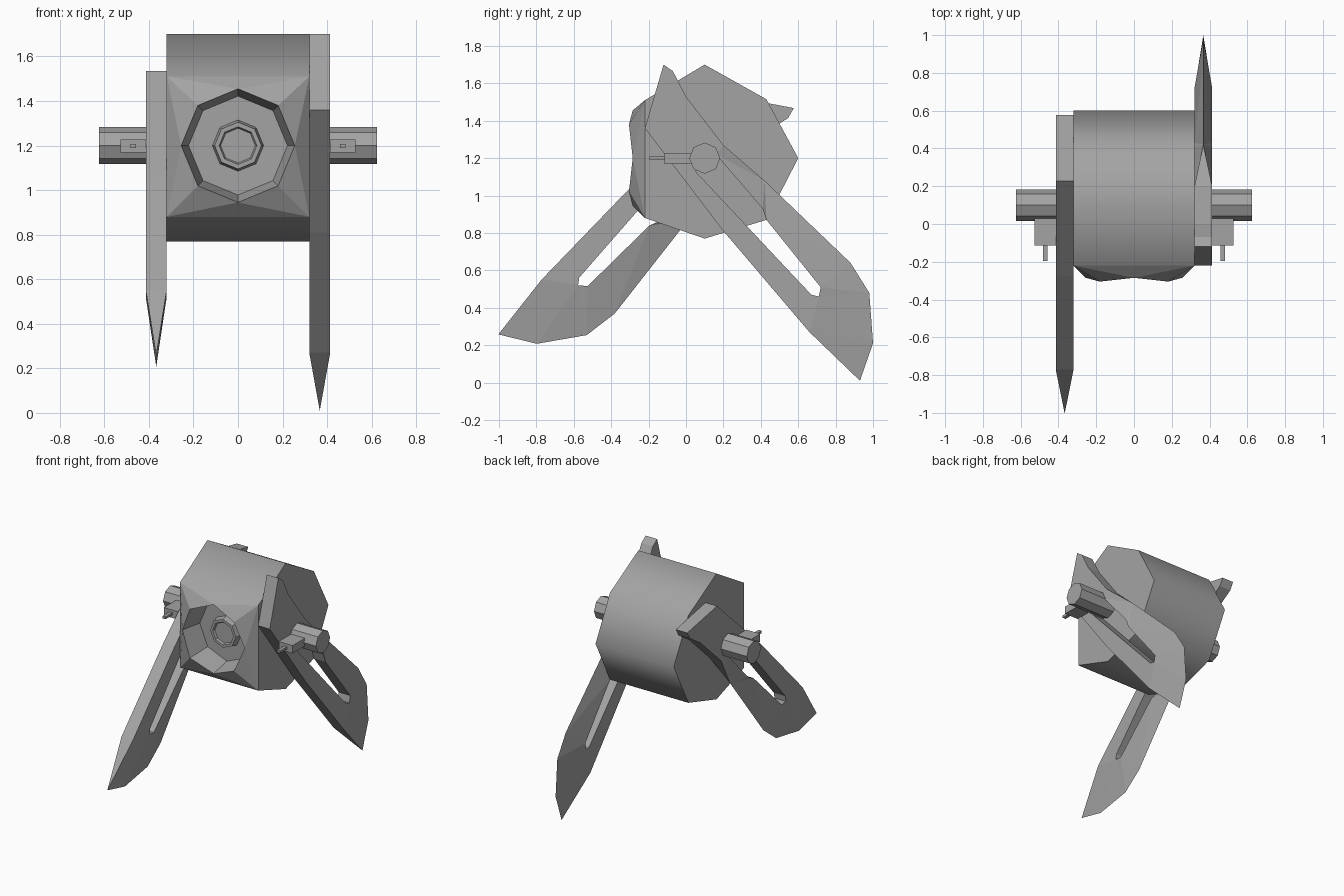
import bpy, bmesh, math
from mathutils import Matrix, Vector

if "Cube" in bpy.data.objects:
    bpy.data.objects.remove(bpy.data.objects["Cube"])

grey = bpy.data.materials.new("grey")
grey.diffuse_color = (0.37, 0.37, 0.37, 1)
grey.use_nodes = True
grey.node_tree.nodes["Principled BSDF"].inputs["Base Color"].default_value = grey.diffuse_color
AXLE_Y, AXLE_Z = 0.10, 1.20


def finish(name, bm, smooth=None):
    bmesh.ops.remove_doubles(bm, verts=bm.verts, dist=0.0005)
    bmesh.ops.recalc_face_normals(bm, faces=bm.faces)
    me = bpy.data.meshes.new(name)
    bm.to_mesh(me)
    bm.free()
    me.materials.append(grey)
    ob = bpy.data.objects.new(name, me)
    bpy.context.collection.objects.link(ob)
    if smooth:
        bpy.ops.object.select_all(action='DESELECT')
        ob.select_set(True)
        bpy.context.view_layer.objects.active = ob
        bpy.ops.object.shade_smooth_by_angle(angle=math.radians(smooth))
    return ob


def loop(bm, pts):
    return [bm.verts.new(p) for p in pts]


def bridge(bm, a, b):
    n = len(a)
    for i in range(n):
        j = (i + 1) % n
        bm.faces.new((a[i], a[j], b[j], b[i]))


# Drum body, open at the front where the socket sits
profile = [(-0.22, 1.51), (0.10, 1.70), (0.43, 1.515), (0.60, 1.20),
           (0.43, 0.87), (0.10, 0.77), (-0.22, 0.88)]
bm = bmesh.new()
left = loop(bm, [(-0.32, y, z) for y, z in profile])
right = loop(bm, [(0.32, y, z) for y, z in profile])
for i in range(len(profile) - 1):
    bm.faces.new((left[i], left[i + 1], right[i + 1], right[i]))
bm.faces.new(left)
bm.faces.new(right)
finish("drum_body", bm, 65)


# Front bezel, recessed socket and raised lens
def ring(radius, y, y_diag=None):
    return [(radius * math.sin(k * math.pi / 4),
             y if k % 2 == 0 or y_diag is None else y_diag,
             AXLE_Z + radius * math.cos(k * math.pi / 4)) for k in range(8)]


bm = bmesh.new()
rim = loop(bm, ring(0.255, -0.285, -0.305))
corners = loop(bm, [(0.32, -0.22, 1.51), (0.32, -0.22, 0.88),
                    (-0.32, -0.22, 0.88), (-0.32, -0.22, 1.51)])
for k in range(4):
    a, mid, b = rim[2 * k - 1], rim[2 * k], rim[2 * k + 1]
    c, d = corners[k - 1], corners[k]
    for tri in ((c, mid, a), (c, d, mid), (d, b, mid)):
        bm.faces.new(tri)
prev = rim
for radius, y in ((0.222, -0.13), (0.115, -0.13), (0.105, -0.175),
                  (0.085, -0.175), (0.078, -0.16)):
    cur = loop(bm, ring(radius, y))
    bridge(bm, prev, cur)
    prev = cur
bm.faces.new(prev)
finish("front_socket", bm)

# Slotted legs: third value is 0 on the knife edge, 1 at full thickness
outline = [(-0.12, 1.70, 1), (-0.07, 1.665, 1), (0.0, 1.53, 1), (0.20, 1.27, 1),
           (0.42, 1.08, 0), (0.88, 0.64, 0), (0.98, 0.48, 0), (1.0, 0.21, 0),
           (0.93, 0.01, 0), (0.66, 0.27, 1), (0.20, 0.81, 1), (-0.22, 1.36, 1)]
slot = [(0.16, 1.22, 1), (0.41, 0.93, 1), (0.43, 0.87, 1), (0.72, 0.51, 1),
        (0.71, 0.46, 1), (0.67, 0.47, 1), (0.05, 1.13, 1)]


def leg(name, x, swing):
    bm = bmesh.new()
    half = 0.047
    thick = {}
    edges = []
    for pts in (outline, slot):
        vs = loop(bm, [(0, y, z) for y, z, _ in pts])
        for v, p in zip(vs, pts):
            thick[v] = p[2] * half
        edges += [bm.edges.new((vs[i - 1], vs[i])) for i in range(len(vs))]
    bmesh.ops.triangle_fill(bm, edges=edges, use_beauty=True,
                            use_dissolve=False, normal=(1, 0, 0))
    tris = [list(f.verts) for f in bm.faces]
    # two sides joined by walls along the outline and the slot
    out = bmesh.new()
    side = {s: {v: out.verts.new((s * t, v.co.y, v.co.z)) for v, t in thick.items()}
            for s in (-1, 1)}
    for s in (-1, 1):
        for tri in tris:
            out.faces.new([side[s][v] for v in tri])
    for e in edges:
        a, b = e.verts
        if thick[a] or thick[b]:
            out.faces.new((side[-1][a], side[-1][b], side[1][b], side[1][a]))
    bm.free()
    pivot = Vector((0, AXLE_Y, AXLE_Z))
    bmesh.ops.rotate(out, verts=out.verts, cent=pivot,
                     matrix=Matrix.Rotation(math.radians(swing), 3, 'X'))
    bmesh.ops.translate(out, verts=out.verts, vec=(x, 0, 0))
    finish(name, out)


leg("right_leg", 0.367, 0)
leg("left_leg", -0.367, -84.4)


def box(name, x0, x1, y0, y1, z0, z1):
    bm = bmesh.new()
    bmesh.ops.create_cube(bm, size=1)
    bmesh.ops.scale(bm, verts=bm.verts, vec=(x1 - x0, y1 - y0, z1 - z0))
    bmesh.ops.translate(bm, verts=bm.verts,
                        vec=((x0 + x1) / 2, (y0 + y1) / 2, (z0 + z1) / 2))
    finish(name, bm)


# Axle stubs with a small block and pin on each side
for s, label in ((-1, "left"), (1, "right")):
    bm = bmesh.new()
    ends = []
    for x in (0.31, 0.625):
        ends.append(loop(bm, [(s * x, AXLE_Y + 0.083 * math.sin(k * math.pi / 4),
                               AXLE_Z + 0.083 * math.cos(k * math.pi / 4))
                              for k in range(8)]))
    bridge(bm, *ends)
    for e in ends:
        bm.faces.new(e)
    finish(label + "_axle", bm)
    xs = sorted((s * 0.414, s * 0.527))
    box(label + "_block", *xs, -0.115, 0.05, 1.17, 1.228)
    xs = sorted((s * 0.457, s * 0.482))
    box(label + "_pin", *xs, -0.195, -0.11, 1.19, 1.208)
